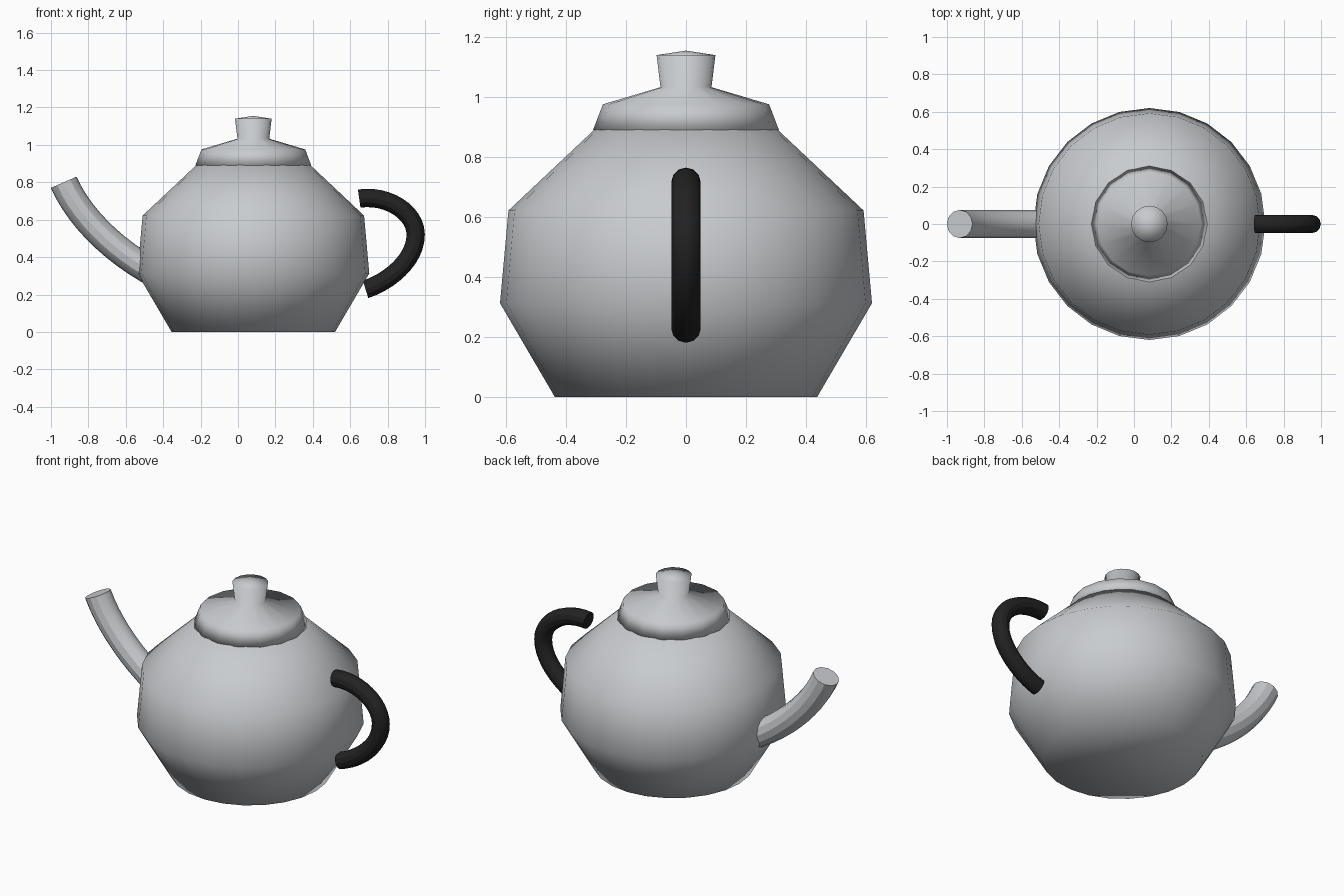
import bpy, bmesh
from math import tau
from mathutils import Matrix, Vector

cube = bpy.data.objects.get("Cube")
if cube:
    bpy.data.objects.remove(cube, do_unlink=True)

AXIS_X = 0.082  # body sits off centre so spout and handle balance


def material(name, rgb):
    mat = bpy.data.materials.new(name)
    mat.use_nodes = True
    colour = (*rgb, 1.0)
    mat.diffuse_color = colour
    mat.node_tree.nodes["Principled BSDF"].inputs["Base Color"].default_value = colour
    return mat


def lathe(name, profile, sides, mat):
    """Revolve (radius, z) points around the pot axis, closing both ends."""
    bm = bmesh.new()
    rings = []
    for r, z in profile:
        if r == 0:
            rings.append([bm.verts.new((AXIS_X, 0, z))] * sides)
        else:
            rings.append([bm.verts.new(Matrix.Rotation(tau * i / sides, 3, "Z")
                                       @ Vector((r, 0, z)) + Vector((AXIS_X, 0, 0)))
                          for i in range(sides)])
    for low, high in zip(rings, rings[1:]):
        for i in range(sides):
            j = (i + 1) % sides
            corners = list(dict.fromkeys((low[i], low[j], high[j], high[i])))
            bm.faces.new(corners)
    for ring in (rings[0], rings[-1]):
        if ring[0] is not ring[1]:
            bm.faces.new(ring)
    bmesh.ops.recalc_face_normals(bm, faces=bm.faces)
    for face in bm.faces:
        face.smooth = True
    mesh = bpy.data.meshes.new(name)
    bm.to_mesh(mesh)
    bm.free()
    mesh.materials.append(mat)
    obj = bpy.data.objects.new(name, mesh)
    bpy.context.collection.objects.link(obj)
    return obj


def tube(name, knots, radius, mat):
    """Round capped tube; each knot is (left handle, point, right handle) in x, z."""
    curve = bpy.data.curves.new(name, "CURVE")
    curve.dimensions = "3D"
    curve.bevel_depth = radius
    curve.bevel_resolution = 4
    curve.resolution_u = 12
    curve.use_fill_caps = True
    spline = curve.splines.new("BEZIER")
    spline.bezier_points.add(len(knots) - 1)
    for point, (left, co, right) in zip(spline.bezier_points, knots):
        point.handle_left_type = point.handle_right_type = "FREE"
        point.handle_left = (left[0], 0, left[1])
        point.co = (co[0], 0, co[1])
        point.handle_right = (right[0], 0, right[1])
    curve.materials.append(mat)
    obj = bpy.data.objects.new(name, curve)
    bpy.context.collection.objects.link(obj)
    bpy.ops.object.select_all(action="DESELECT")
    obj.select_set(True)
    bpy.context.view_layer.objects.active = obj
    bpy.ops.object.convert(target="MESH")
    bpy.ops.object.shade_smooth_by_angle()
    return obj


metal = material("light_grey_metal", (0.58, 0.60, 0.62))
black = material("black_plastic", (0.016, 0.016, 0.016))

# Round-bellied pot
lathe("pot_body", [(0.437, 0), (0.62, 0.313), (0.592, 0.622), (0.305, 0.892)], 24, metal)

# Lid with its flared knob
lathe("lid", [(0.31, 0.89), (0.277, 0.976), (0.085, 1.033), (0.098, 1.14), (0, 1.155)], 16, metal)

# Spout curving up from inside the pot
tube("spout", [((-0.98, 0.91), (-0.932, 0.80), (-0.84, 0.59)),
               ((-0.62, 0.39), (-0.36, 0.27), (-0.3, 0.25))], 0.075, metal)

# Hooked handle
tube("handle", [((0.6, 0.71), (0.648, 0.713), (0.80, 0.735)),
                ((0.95, 0.64), (0.95, 0.52), (0.95, 0.38)),
                ((0.80, 0.265), (0.682, 0.228), (0.6, 0.2))], 0.049, black)
